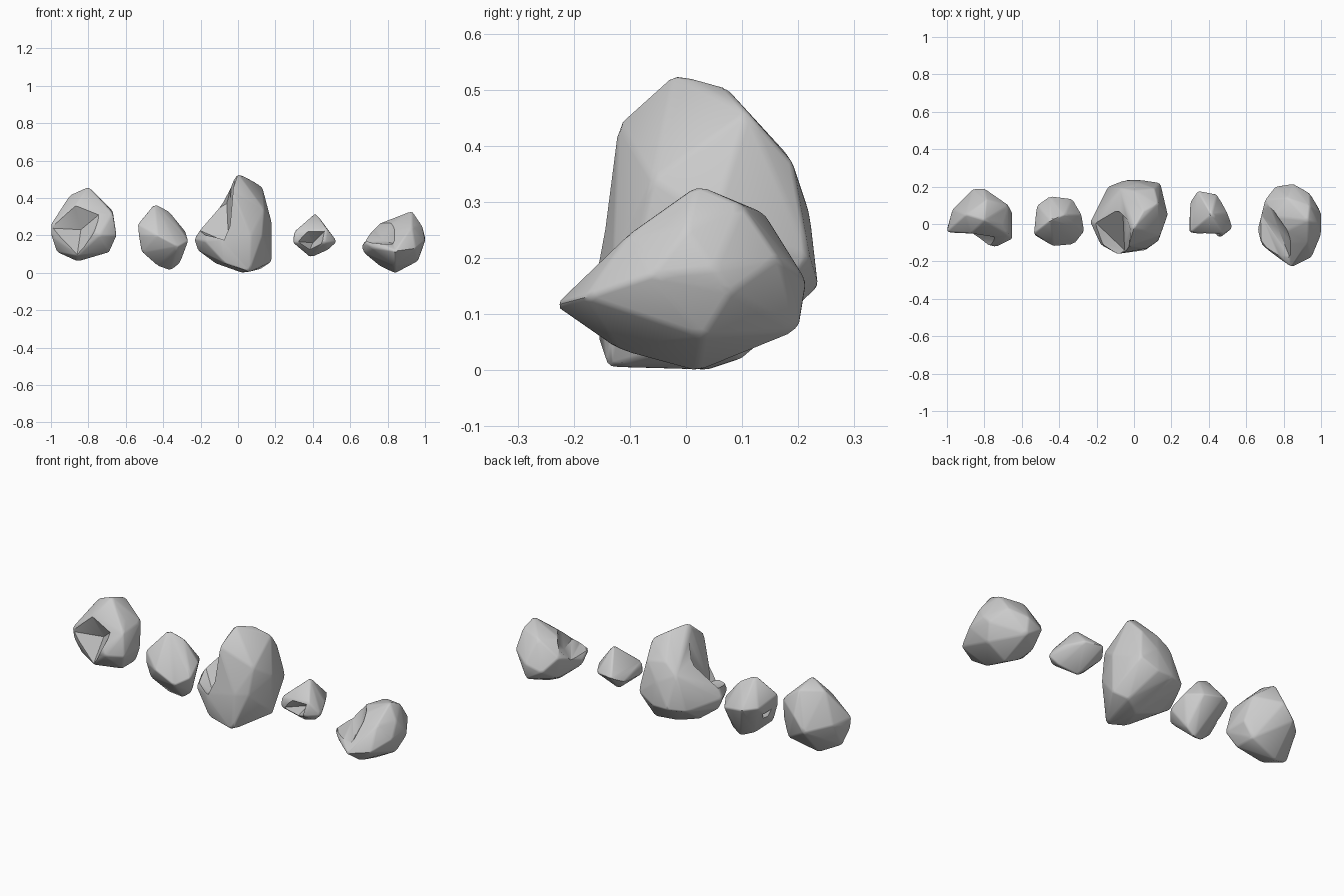
import bpy, bmesh, math


def hull(name, pts, soften):
    """Convex chunk of stone around a few corner points, with worn edges."""
    bm = bmesh.new()
    for p in pts:
        bm.verts.new(p)
    res = bmesh.ops.convex_hull(bm, input=bm.verts[:])
    bad = {g for g in res["geom_interior"] + res["geom_unused"]
           if isinstance(g, bmesh.types.BMVert) and g.is_valid and not g.link_faces}
    bmesh.ops.delete(bm, geom=list(bad), context='VERTS')
    if soften:
        bmesh.ops.bevel(bm, geom=bm.edges[:], offset=soften, offset_type='OFFSET',
                        segments=2, profile=0.5, affect='EDGES', clamp_overlap=True)
    bmesh.ops.recalc_face_normals(bm, faces=bm.faces[:])
    me = bpy.data.meshes.new(name)
    bm.to_mesh(me)
    bm.free()
    ob = bpy.data.objects.new(name, me)
    bpy.context.collection.objects.link(ob)
    return ob


def rock(name, body, dent):
    """Worn convex body with a faceted hollow carved out of it."""
    ob = hull(name, body, 0.008)
    tool = hull(name + "_cutter", dent, 0)
    tool.hide_render = True
    bpy.ops.object.select_all(action='DESELECT')
    bpy.context.view_layer.objects.active = ob
    ob.select_set(True)
    mod = ob.modifiers.new("hollow", 'BOOLEAN')
    mod.operation, mod.object, mod.solver = 'DIFFERENCE', tool, 'EXACT'
    bpy.ops.object.modifier_apply(modifier=mod.name)
    bpy.data.objects.remove(tool)
    bpy.ops.object.shade_smooth_by_angle(angle=math.radians(40))


# Far left rock, wide hollow in front
rock("rock_far_left",
     [(-1, -.04, .26), (-1, -.03, .2), (-.97, .0, .11), (-.97, .08, .25), (-.86, .19, .22),
      (-.8, .19, .3), (-.67, .1, .33), (-.65, .06, .2), (-.69, .08, .11), (-.86, .05, .06),
      (-.8, .02, .46), (-.79, .13, .42), (-.9, .05, .415), (-.87, -.05, .36), (-.7, 0, .36),
      (-.86, -.05, .09), (-.74, -.125, .2), (-.65, -.08, .2), (-.67, -.06, .32),
      (-.69, -.04, .11)],
     dent=[(-.84, .01, .23), (-1.03, -.055, .24), (-.875, -.065, .39), (-.72, -.09, .33),
           (-.77, -.14, .2), (-.865, -.07, .06), (-.88, -.3, .22)])

# Left rock, pointed top and a small hollow on its left side
rock("rock_left",
     [(-.53, -.06, .2), (-.535, -.05, .26), (-.52, .1, .23), (-.45, .15, .22), (-.33, .135, .2),
      (-.28, .05, .22), (-.265, -.04, .17), (-.32, -.11, .14), (-.43, -.12, .2),
      (-.445, .02, .37), (-.37, .05, .33), (-.31, .03, .05), (-.36, .03, .01),
      (-.43, 0, .035), (-.515, -.04, .11)],
     dent=[(-.49, .03, .17), (-.56, -.05, .21), (-.56, .1, .2), (-.54, .03, .05)])

# Tall centre rock, broad foot, leaning peak and a notch on the left
rock("rock_centre",
     [(-.235, .01, .18), (-.215, .02, .12), (-.12, .05, .05), (-.18, -.11, .17),
      (-.09, -.16, .18), (-.07, -.155, .05), (-.14, .2, .15), (-.05, .235, .15),
      (.04, .235, .15), (.14, .22, .2), (.18, .05, .06), (.18, .05, .27), (.06, -.14, .005),
      (.02, .04, 0), (.12, .1, .02), (-.07, .19, .33), (.13, -.09, .2), (.07, -.13, .2),
      (-.03, -.12, .44), (0, -.02, .53), (.05, .07, .505), (.13, .11, .46), (.14, -.06, .34),
      (0, .18, .385), (.11, .19, .37), (.03, .22, .28)],
     dent=[(-.05, -.14, .16), (-.08, -.04, .3), (-.06, .07, .37), (-.023, -.153, .485),
           (-.015, -.02, .54), (-.27, -.06, .23), (-.26, .06, .25), (-.2, -.25, .25),
           (-.3, 0, .5)])

# Small right rock, overhung hollow in front
rock("rock_small",
     [(.3, -.045, .22), (.295, -.04, .16), (.3, .12, .17), (.34, .18, .2), (.445, .16, .2),
      (.5, .06, .2), (.53, -.02, .165), (.465, -.07, .16), (.475, -.05, .235),
      (.415, .05, .32), (.39, .04, .08), (.48, 0, .12)],
     dent=[(.4, .05, .16), (.28, -.1, .17), (.36, -.1, .25), (.49, -.1, .25),
           (.46, -.1, .15), (.36, -.1, .07)])

# Far right rock, rounded back with a scooped front left
rock("rock_far_right",
     [(.93, .02, .33), (.94, .1, .295), (.985, 0, .25), (1.002, .05, .18), (.99, .08, .14),
      (1, -.06, .17), (.95, -.18, .13), (.93, -.1, .245), (.85, .215, .16), (.94, .165, .2),
      (.82, .14, .28), (.755, .2, .13), (.7, .13, .2), (.75, .04, .26), (.84, .02, -.003),
      (.96, .03, .06), (.85, .2, .07), (.73, .1, .07), (.76, .03, .035), (.84, -.12, .035),
      (.66, -.03, .14), (.675, -.04, .105), (.68, -.11, .16), (.7, -.1, .19),
      (.72, -.14, .13), (.84, -.235, .115)],
     dent=[(.68, .05, .165), (.77, -.02, .175), (.83, -.17, .155), (.7, .14, .24),
           (.75, .06, .29), (.88, -.12, .28), (.63, -.02, .17), (.69, -.13, .19),
           (.8, -.25, .15), (.6, -.2, .4)])
